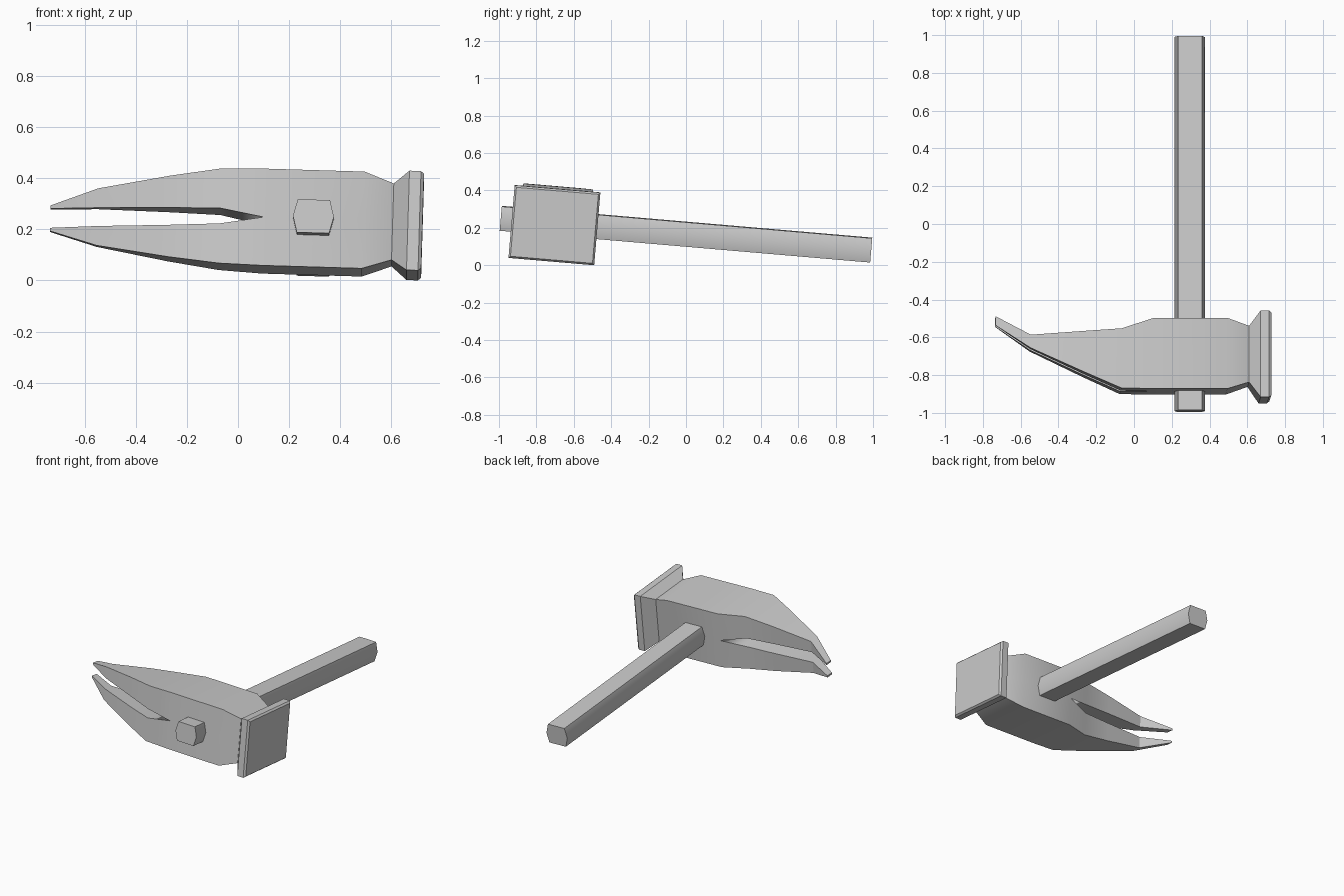
import bpy, bmesh, math
from mathutils import Matrix

if "Cube" in bpy.data.objects:
    bpy.data.objects.remove(bpy.data.objects["Cube"])

# The whole tool lies tilted: local x = head length, y = handle, z = up
PIVOT = 0.295
TILT = (Matrix.Translation((PIVOT, 0, 0.166))
        @ Matrix.Rotation(math.radians(-4.9), 4, 'X')
        @ Matrix.Rotation(0.03, 4, 'Y'))


def finish(name, bm):
    bmesh.ops.recalc_face_normals(bm, faces=bm.faces)
    me = bpy.data.meshes.new(name)
    bm.to_mesh(me)
    bm.free()
    ob = bpy.data.objects.new(name, me)
    bpy.context.collection.objects.link(ob)
    ob.matrix_world = TILT
    bpy.ops.object.select_all(action='DESELECT')
    ob.select_set(True)
    bpy.context.view_layer.objects.active = ob
    bpy.ops.object.shade_smooth_by_angle(angle=math.radians(32))
    return ob


# Handle: squat hexagonal bar running through the head
bm = bmesh.new()
hexagon = [(-0.08, 0), (-0.063, 0.065), (0.063, 0.065),
           (0.08, 0), (0.063, -0.065), (-0.063, -0.065)]
ends = [[bm.verts.new((x, y, z)) for x, z in hexagon] for y in (-0.994, 0.994)]
for i in range(6):
    j = (i + 1) % 6
    bm.faces.new((ends[0][i], ends[0][j], ends[1][j], ends[1][i]))
for ring in ends:
    bm.faces.new(ring)
finish("handle", bm)

# Head: upper half lofted along x, (x, front y, back y, slot half gap, half height)
sections = [
    (-0.735, -0.545, -0.497, 0.038, 0.050),
    (-0.55, -0.670, -0.600, 0.036, 0.112),
    (-0.27, -0.800, -0.583, 0.034, 0.159),
    (-0.07, -0.889, -0.571, 0.030, 0.186),
    (0.10, -0.890, -0.515, 0, 0.190),
    (0.49, -0.890, -0.515, 0, 0.190),
    (0.605, -0.852, -0.553, 0, 0.150),
    (0.665, -0.935, -0.475, 0, 0.195),
    (0.710, -0.935, -0.475, 0, 0.195),
    (0.722, -0.925, -0.485, 0, 0.185),
]
bm = bmesh.new()
rings = [[bm.verts.new((x - PIVOT, y, z)) for y, z in
          ((f, gap), (f, top), (b, top), (b, gap))]
         for x, f, b, gap, top in sections]
for k in range(len(rings) - 1):
    a, b = rings[k], rings[k + 1]
    # side 3 is the inner wall of the claw slot, open where halves join
    for i in range(4 if sections[k][3] > 0 else 3):
        j = (i + 1) % 4
        bm.faces.new((a[i], a[j], b[j], b[i]))
bm.faces.new(rings[0])
bm.faces.new(rings[-1])
head = finish("claw_head", bm)

# Mirror to make the lower half and second claw prong
mirror = head.modifiers.new("mirror", 'MIRROR')
mirror.use_axis = (False, False, True)
mirror.merge_threshold = 0.001
